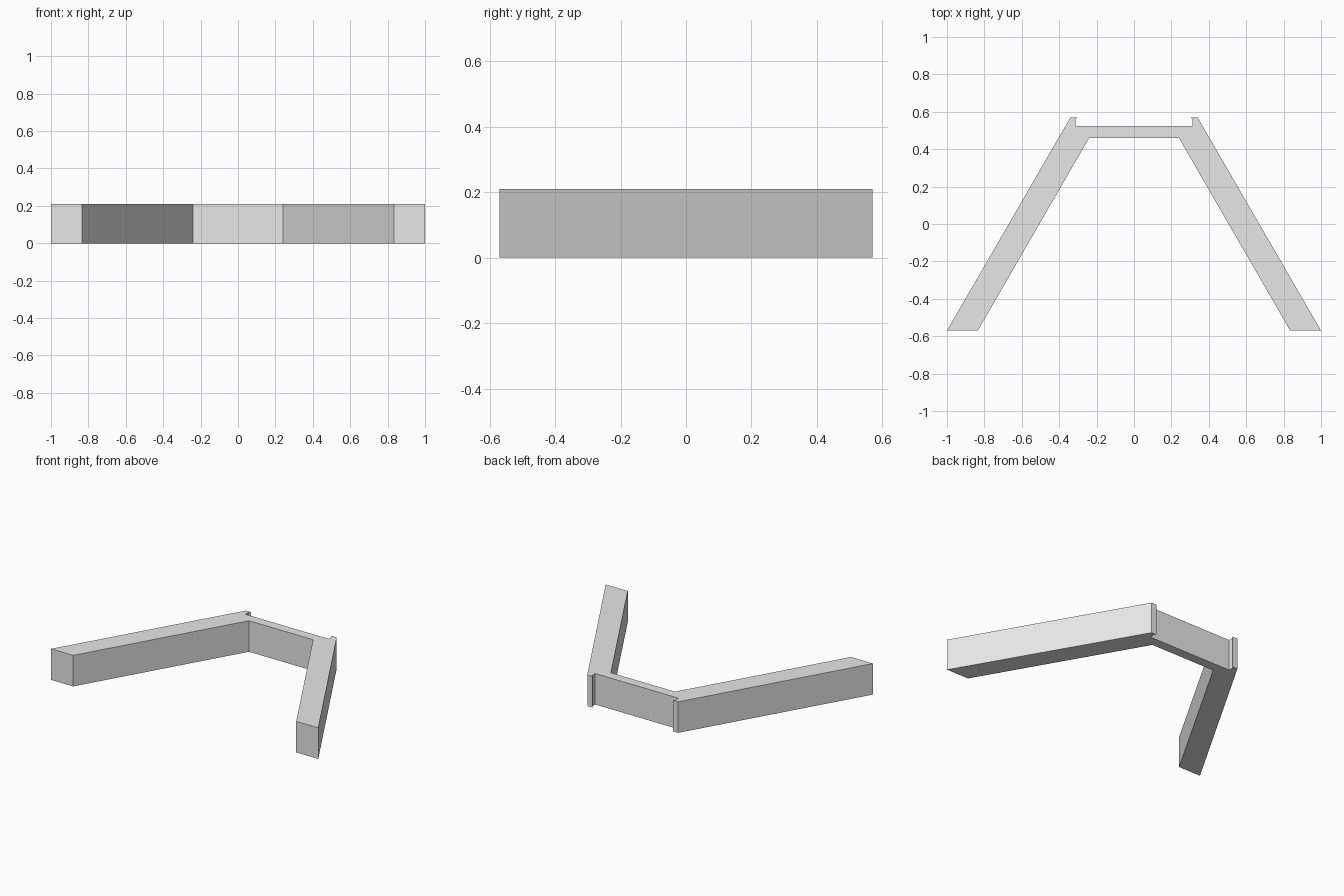
import bpy
import bmesh

cube = bpy.data.objects.get("Cube")
if cube:
    bpy.data.objects.remove(cube, do_unlink=True)

HEIGHT = 0.21

# Single plain grey finish
grey = bpy.data.materials.new("light_grey")
grey.use_nodes = True
grey.diffuse_color = (0.8, 0.8, 0.8, 1)
grey.node_tree.nodes["Principled BSDF"].inputs["Base Color"].default_value = (0.8, 0.8, 0.8, 1)

# Left half of the plan outline: rear web, notched lip, splayed leg
half = [(0.312, 0.525), (0.312, 0.56), (0.302, 0.57), (0.34, 0.57),
        (1.0, -0.57), (0.835, -0.57), (0.24, 0.46)]
outline = half + [(-x, y) for x, y in reversed(half)]

# Extrude the outline into a solid bracket
bm = bmesh.new()
base = bm.faces.new([bm.verts.new((x, y, 0)) for x, y in outline])
top = bmesh.ops.extrude_face_region(bm, geom=[base])["geom"]
bmesh.ops.translate(bm, vec=(0, 0, HEIGHT),
                    verts=[v for v in top if isinstance(v, bmesh.types.BMVert)])
bmesh.ops.recalc_face_normals(bm, faces=bm.faces)

mesh = bpy.data.meshes.new("splayed_bracket")
bm.to_mesh(mesh)
bm.free()
mesh.materials.append(grey)
bracket = bpy.data.objects.new("splayed_bracket", mesh)
bpy.context.collection.objects.link(bracket)
